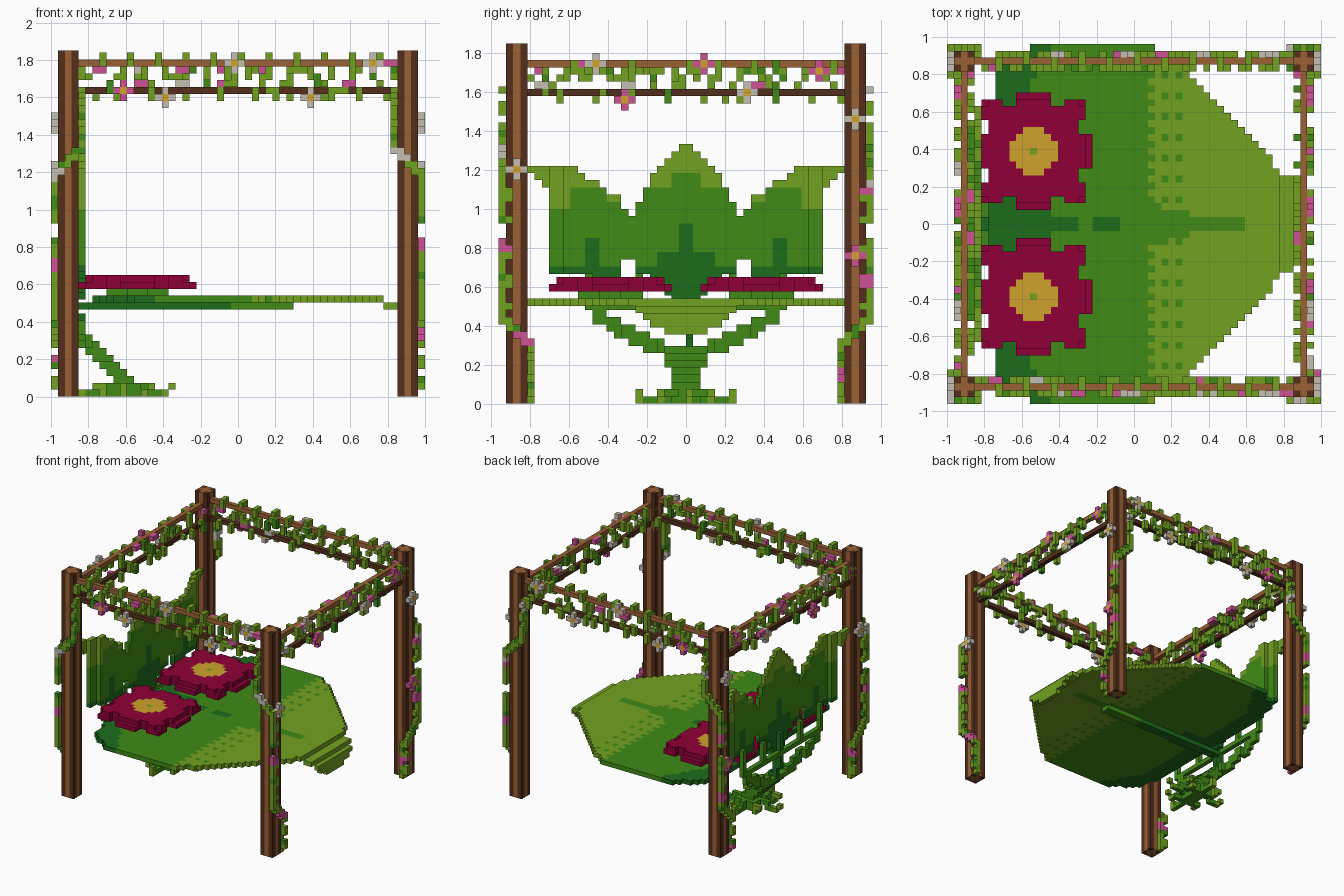
import bpy, bmesh, math, random
from mathutils import Vector

if "Cube" in bpy.data.objects:
    bpy.data.objects.remove(bpy.data.objects["Cube"], do_unlink=True)
random.seed(4)
V = 2 / 54  # block size

COLOURS = {
    "light_wood": (0.33, 0.12, 0.035), "dark_wood": (0.09, 0.028, 0.011),
    "light_green": (0.17, 0.36, 0.015), "mid_green": (0.052, 0.26, 0.008),
    "dark_green": (0.012, 0.15, 0.012), "crimson": (0.28, 0.0, 0.038),
    "gold": (0.62, 0.36, 0.025), "pink": (0.62, 0.085, 0.3), "cream": (0.56, 0.52, 0.44)}
MATS = {}
for name, rgb in COLOURS.items():
    m = bpy.data.materials.new(name)
    m.use_nodes = True
    m.diffuse_color = (*rgb, 1)
    m.node_tree.nodes["Principled BSDF"].inputs["Base Color"].default_value = (*rgb, 1)
    MATS[name] = m


def block_object(name, cells, dz=0.0):
    """Skin a {(i, j, k): colour} block set with its exposed faces."""
    bm, verts = bmesh.new(), {}
    used = sorted(set(cells.values()))
    for cell, colour in cells.items():
        for axis in range(3):
            for side in (0, 1):
                n = list(cell)
                n[axis] += 2 * side - 1
                if tuple(n) in cells:
                    continue
                u, w = (axis + 1) % 3, (axis + 2) % 3
                loop = []
                for a, b in ((0, 0), (1, 0), (1, 1), (0, 1)):
                    p = list(cell)
                    p[axis] += side
                    p[u] += a
                    p[w] += b
                    p = tuple(p)
                    if p not in verts:
                        verts[p] = bm.verts.new((p[0] * V, p[1] * V, p[2] * V + dz))
                    loop.append(verts[p])
                f = bm.faces.new(loop if side else loop[::-1])
                f.material_index = used.index(colour)
    mesh = bpy.data.meshes.new(name)
    bm.to_mesh(mesh)
    bm.free()
    for c in used:
        mesh.materials.append(MATS[c])
    ob = bpy.data.objects.new(name, mesh)
    bpy.context.collection.objects.link(ob)


def mirrored(cells, mx, my):
    return {(-1 - i if mx else i, -1 - j if my else j, k): c for (i, j, k), c in cells.items()}


def lerp(points, x):
    for (x0, y0), (x1, y1) in zip(points, points[1:]):
        if x0 <= x <= x1:
            return y0 + (y1 - y0) * (x - x0) / (x1 - x0)
    return -1


def stroke(cells, points, colour, thick=1):
    """Blocks along a polyline given in world units."""
    for a, b in zip(points, points[1:]):
        a, b = Vector(a), Vector(b)
        n = int((b - a).length / V * 3) + 1
        for t in range(n + 1):
            p = a.lerp(b, t / n) / V
            for d in range(thick):
                cells[(math.floor(p.x), math.floor(p.y), math.floor(p.z) + d)] = colour


def flower(cells, c, flat, colour):
    """Plus-shaped blossom; flat is the axis it faces along."""
    cells[c] = "gold"
    for axis in range(3):
        for d in (-1, 1):
            if axis != flat:
                p = list(c)
                p[axis] += d
                cells[tuple(p)] = colour


def leaf_colour():
    return "mid_green" if random.random() < 0.15 else "light_green"


# Posts, each with a vine climbing from corner to corner
post = {(i, j, k): "light_wood" if i == 24 or j == -24 else "dark_wood"
        for i in (23, 24, 25) for j in (-25, -24, -23) for k in range(50)}
corner_names = {(0, 0): "front_left", (1, 0): "front_right", (0, 1): "back_left", (1, 1): "back_right"}
for (mx, my), label in corner_names.items():
    block_object(label + "_post", mirrored(post, mx, my))
    vine = {}
    for k in range(44):
        if k < 8:
            spots = [(1, 2), (2, 2)] if k % 3 else [(1, 2)]
        elif k < 13:
            spots = [(2, 10 - k), (2, 9 - k)]
        elif k < 32:
            spots = [(2, -2), (2, -1)] if k % 4 < 2 else [(2, -2)]
            spots = [] if k in (23, 24) else spots
        elif k < 37:
            spots = [(34 - k, -2), (33 - k, -2)]
        else:
            spots = [(-2, -2), (-2, -1)] if k % 3 else [(-2, -1)]
        for a, b in spots:
            a, b = max(-2, a), max(-2, b)
            blossom = (k + 3 * mx + 5 * my) % 13 in (8, 9)
            vine[(24 + a, -24 + b, k)] = ("pink" if k < 30 else "cream") if blossom else leaf_colour()
    flower(vine, (26, -24, 39 if my else 32), 0, "cream")
    if my:
        flower(vine, (26, -24, 20), 0, "pink")
    block_object(label + "_post_vine", mirrored(vine, mx, my))

# Rails with winding vines and blossoms
BLOOMS = {"x": ((-1, 48, "cream"), (19, 48, "cream"), (10, 43, "cream"), (-17, 44, "pink"), (-11, 43, "cream")),
          "y": ((-13, 47, "cream"), (8, 43, "cream"), (2, 47, "pink"), (18, 46, "pink"), (-9, 42, "pink"))}
HALF = 23
for along in "xy":
    for far in (0, 1):
        centre, top = (-24, 48) if along == "x" else (24, 47)

        def place(s, d, k):
            return (s, centre + d, k) if along == "x" else (centre + d, s, k)
        rails = {place(s, 0, k): c for s in range(-HALF, HALF)
                 for k, c in ((top, "light_wood"), (top - 4, "dark_wood"))}
        vine = {}
        for s in range(-HALF, HALF):
            side = 1 if math.sin(s * 0.8 + far) > 0 else -1
            tint = leaf_colour()
            # strand swinging between both rails
            swing = top - 2 + round(2 * math.sin(s * 0.75 + 1))
            if random.random() < (0.85 if along == "x" else 0.6):
                vine[place(s, side, swing)] = tint
                if s % 2:
                    vine[place(s, side, swing - 1)] = tint
            # leaves wrapped over the upper rail
            if s % 4 == 0:
                for h in (0, 1) if along == "x" else (-1, 0):
                    vine[place(s, -side, top + h)] = tint
                if along == "x":
                    vine[place(s, 0, top + 1)] = tint
            # leaves hanging off the back of the rail pair
            if s % 3 == 1 and random.random() < 0.7:
                for h in (1, 2):
                    vine[place(s, -side, top - h)] = leaf_colour()
            # leaves around the lower rail
            if s % 5 == 2:
                vine[place(s, -side, top - 4)] = vine[place(s, -side, top - 5)] = tint
            # loose petals
            if s % 6 == 3 and random.random() < 0.75:
                petal = random.choice(("pink", "pink", "cream"))
                h = random.choice((0, -1, -3))
                for t in (s, s + 1):
                    vine[place(t, side, top + h)] = petal
        out = -1 if along == "x" else 1
        for s, k, c in BLOOMS[along]:
            flower(vine, place(s, out, k), 1 if along == "x" else 0, c)
        vine = {p: c for p, c in vine.items() if p not in rails}
        flip = (0, far) if along == "x" else (far, 0)
        tag = ("back" if far else "front") if along == "x" else ("head" if far else "foot")
        block_object(tag + "_rails", mirrored(rails, *flip), -0.012)
        block_object(tag + "_rail_vine", mirrored(vine, *flip), -0.012)

# Broad leaf mattress with a drooping tip and a rib below
OUTLINE = [(-0.86, 0.6), (-0.75, 0.66), (-0.74, 0.82), (-0.66, 0.87), (-0.5, 0.97), (0.07, 0.97),
           (0.3, 0.8), (0.58, 0.51), (0.8, 0.27), (0.9, 0.2)]
DROOP = {21: [12], 22: [12], 23: [11, 10, 9]}


def mattress_colour(i, j):
    x, y = (i + 0.5) * V, abs((j + 0.5) * V)
    if y < 0.04:
        if x < -0.3 or -0.24 < x < -0.06:
            return "dark_green"
        return "mid_green" if x < 0.58 else "light_green"
    if x > (0.28 if y < 0.06 else 0.15 if y < 0.1 else 0.06 + 0.04 * (j % 2)):
        return "mid_green" if 0.12 < x < 0.28 and i % 2 == 0 and j % 3 == 0 else "light_green"
    if (y > 0.64 and x < -0.46 - 0.6 * (0.9 - y)) or (y < 0.12 and x < -0.44) or x < -0.64:
        return "dark_green"
    return "mid_green"


leaf = {}
for i in range(-21, 24):
    width = lerp(OUTLINE, (i + 0.5) * V)
    for j in range(-26, 26):
        y = abs(j + 0.5) * V
        for k in DROOP.get(i, [13]):
            if y < (width if k > 10 else 0.17 if k == 10 else 0.1):
                leaf[(i, j, k)] = mattress_colour(i, j)
for i in range(-23, 8):
    leaf[(i, 0, 12)] = leaf[(i, -1, 12)] = "dark_green" if i < -1 else "mid_green"
block_object("leaf_mattress", leaf, 0.021)

# Three-pointed leaf headboard, its wings curling back
TOP = [(0, 1.36), (0.03, 1.31), (0.1, 1.26), (0.2, 1.12), (0.27, 0.98), (0.31, 0.98), (0.34, 1.05),
       (0.45, 1.13), (0.55, 1.2), (0.58, 1.24), (0.82, 1.24)]
BOTTOM = [(0, 0.5), (0.1, 0.55), (0.14, 0.64), (0.26, 0.66), (0.27, 0.73), (0.34, 0.73), (0.35, 0.64),
          (0.69, 0.66), (0.7, 1.1), (0.82, 1.21)]
board = {}
for j in range(-22, 22):
    y = abs(j + 0.5) * V
    i = -23 if y < 0.62 else -24 if y < 0.71 else -25
    for k in range(12, 38):
        z = (k + 0.5) * V
        if lerp(BOTTOM, y) < z < lerp(TOP, y):
            light = z > (1.17 if y < 0.08 else 1.1 if y < 0.3 else 1.04 if y < 0.42 else 1.12 if y < 0.6 else 1.0)
            dark = z < (0.94 if y < 0.05 else 0.78 if y < 0.16 else 0.84 if 0.45 < y < 0.53 else 0.71)
            board[(i, j, k)] = "light_green" if light else "dark_green" if dark else "mid_green"
block_object("headboard", board)

# Stem, arching branches and curled roots
stem = {}
for k in range(0, 8):
    w = 3 if k < 2 or k > 4 else 2
    for j in range(-w, w):
        for i in (-1, 0, 1):
            stem[(round(-17 - max(0, k - 2) * 0.95) + i, j, k)] = "mid_green"
stroke(stem, [(-0.81, 0, 0.27), (-0.86, 0, 0.42), (-0.86, 0, 0.62)], "dark_green", 2)
for s in (-1, 1):
    arch = [(-0.8, 0.08, 0.25), (-0.83, 0.2, 0.29), (-0.86, 0.35, 0.37), (-0.86, 0.45, 0.44),
            (-0.86, 0.51, 0.52), (-0.86, 0.51, 0.64)]
    stroke(stem, [(x, s * y, z) for x, y, z in arch], "mid_green", 2)
    stroke(stem, [(-0.86, s * 0.24, 0.5), (-0.86, s * 0.24, 0.64)], "mid_green")
    stroke(stem, [(-0.86, 0, 0.5), (-0.86, s * 0.51, 0.5)], "mid_green")
for n in range(8):
    a = n * math.pi / 4
    r = 0.25 if n % 2 == 0 else 0.19
    dx, dy = math.cos(a), math.sin(a)
    path = [(-0.61 + dx * t * r, dy * t * r, z) for t, z in ((0, 0.06), (0.55, 0.05), (0.6, 0.02), (0.9, 0.02))]
    stroke(stem, path, "mid_green")
    stroke(stem, [path[-1], (-0.61 + dx * r, dy * r, 0.05)], "light_green")
block_object("stem_and_roots", stem)

# Blossom pillows
pillow = {}
for a in range(-8, 9):
    for b in range(-8, 9):
        p, q = sorted((abs(a), abs(b)))
        i, j = a - 15, b + 10
        if (q <= 7 and not (q == 7 and p in (3, 4))) or (q == 8 and p <= 2):
            pillow[(i, j, 16)] = "crimson"
        if q <= 7 and p + q <= 13 and not (q == 7 and p in (3, 4)):
            pillow[(i, j, 17)] = "gold" if a * a + b * b <= 10 else "crimson"
        if q <= 4 and p <= 1:
            pillow[(i, j, 15)] = "mid_green"
pillow[(-15, 10, 17)] = "light_green"
for my, label in ((0, "back"), (1, "front")):
    block_object(label + "_blossom_pillow", mirrored(pillow, 0, my), -0.016)
